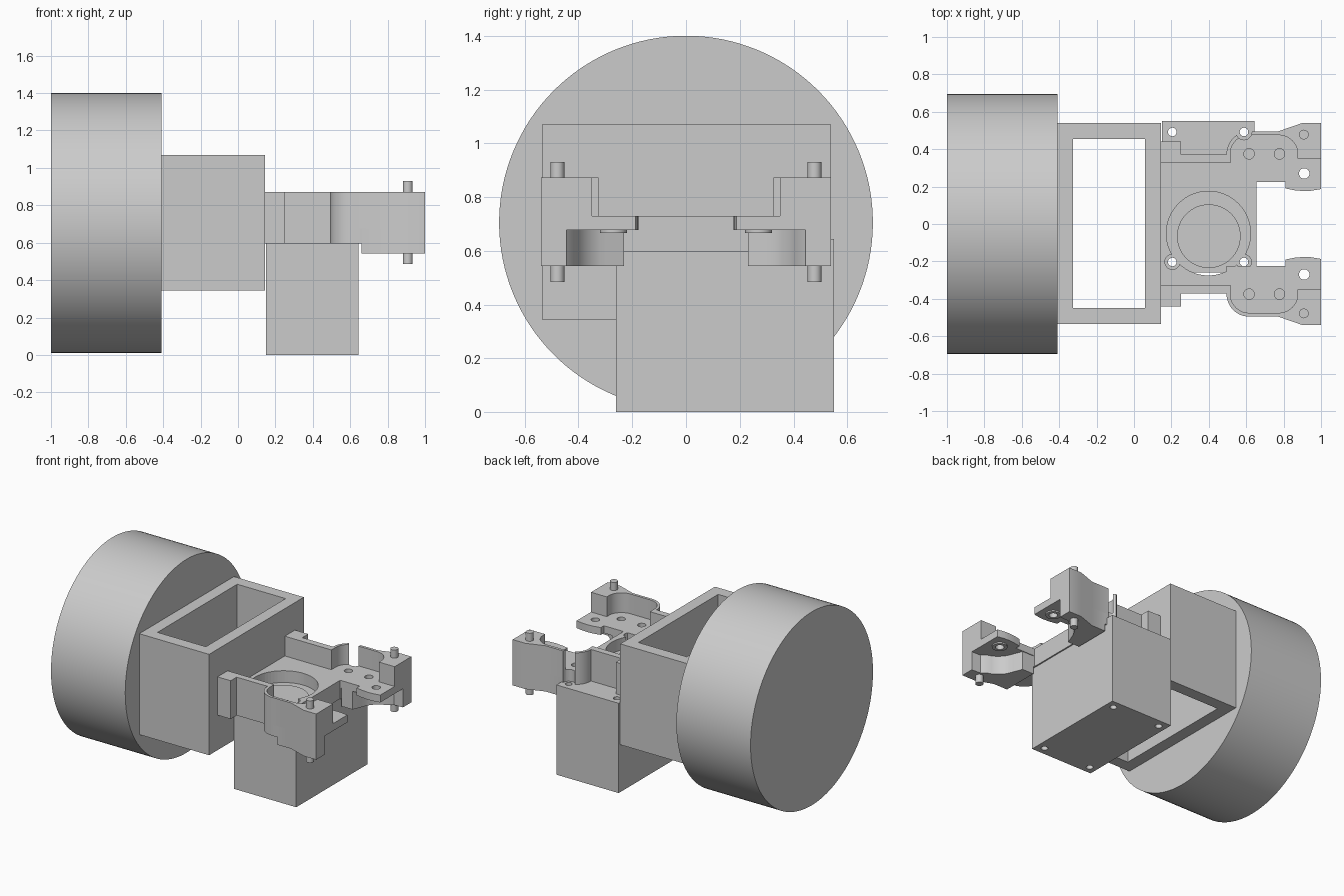
import bpy, bmesh, math

default = bpy.data.objects.get("Cube")
if default:
    bpy.data.objects.remove(default, do_unlink=True)

grey = bpy.data.materials.new("plain grey")
grey.use_nodes = True
GREY = (0.6, 0.6, 0.6, 1)
grey.diffuse_color = GREY
grey.node_tree.nodes["Principled BSDF"].inputs["Base Color"].default_value = GREY


def prism(name, points, z0, z1):
    """Extrude a flat outline between two heights."""
    bm = bmesh.new()
    face = bm.faces.new([bm.verts.new((x, y, z0)) for x, y in points])
    new = bmesh.ops.extrude_face_region(bm, geom=[face])["geom"]
    bmesh.ops.translate(bm, vec=(0, 0, z1 - z0),
                        verts=[v for v in new if isinstance(v, bmesh.types.BMVert)])
    bmesh.ops.recalc_face_normals(bm, faces=bm.faces)
    mesh = bpy.data.meshes.new(name)
    bm.to_mesh(mesh)
    bm.free()
    obj = bpy.data.objects.new(name, mesh)
    bpy.context.collection.objects.link(obj)
    mesh.materials.append(grey)
    return obj


def arc(cx, cy, r, a0, a1, n=14):
    angles = [math.radians(a0 + (a1 - a0) * i / n) for i in range(n + 1)]
    return [(cx + r * math.cos(a), cy + r * math.sin(a)) for a in angles]


def rect(x0, x1, y0, y1):
    return [(x0, y0), (x1, y0), (x1, y1), (x0, y1)]


def disc(cx, cy, r, n=32):
    return arc(cx, cy, r, 0, 360, n)[:-1]


def cut(obj, outline, z0, z1):
    cutter = prism("cutter", outline, z0, z1)
    cutter.hide_render = True
    mod = obj.modifiers.new("cut", "BOOLEAN")
    mod.operation, mod.solver, mod.object = "DIFFERENCE", "EXACT", cutter
    smooth(obj)
    bpy.ops.object.modifier_apply(modifier=mod.name)
    bpy.data.objects.remove(cutter, do_unlink=True)


def smooth(obj):
    bpy.ops.object.select_all(action="DESELECT")
    obj.select_set(True)
    bpy.context.view_layer.objects.active = obj
    bpy.ops.object.shade_smooth_by_angle(angle=math.radians(30))


# Large drum lying along x
drum = prism("drum", disc(0, 0, 0.695, 128), -1, -0.41)
for v in drum.data.vertices:
    x, y, z = v.co
    v.co = (z, y, 0.705 - x)
drum.data.flip_normals()
bm = bmesh.new()
bm.from_mesh(drum.data)
bmesh.ops.recalc_face_normals(bm, faces=bm.faces)
bm.to_mesh(drum.data)
bm.free()
smooth(drum)

# Open rectangular frame
frame = prism("box_frame", rect(-0.41, 0.145, -0.535, 0.54), 0.345, 1.07)
cut(frame, rect(-0.325, 0.06, -0.45, 0.455), 0, 1.4)

# Motor block with four long screw holes
SCREWS = [(x, y) for x in (0.205, 0.588) for y in (-0.203, 0.492)]
motor = prism("motor_block", rect(0.15, 0.645, -0.26, 0.55), 0, 0.645)
for x, y in SCREWS:
    cut(motor, disc(x, y, 0.023, 20), -0.1, 0.8)
smooth(prism("output_disc", disc(0.4, -0.065, 0.17, 64), 0.64, 0.66))

# Mounting plate around the motor output
plate = prism("mounting_plate", rect(0.145, 0.655, -0.325, 0.325), 0.597, 0.73)
cut(plate, disc(0.398, -0.05, 0.225, 64), 0.5, 0.8)
for x, y in SCREWS[::2]:
    cut(plate, disc(x, y, 0.04, 24), 0.5, 0.8)

# Mirrored fork arms
for side, label in ((1, "back"), (-1, "front")):
    def part(name, outline, z0, z1):
        return prism(label + "_" + name, [(x, y * side) for x, y in outline], z0, z1)

    part("end_tab", rect(0.145, 0.25, 0.325, 0.44), 0.597, 0.872)
    part("thin_wall", rect(0.25, 0.51, 0.325, 0.372), 0.597, 0.872)

    corner = arc(0.615, 0.375, 0.12, 180, 90)
    outer = corner + [(0.77, 0.495), (0.9, 0.54), (1, 0.54)]

    # Curved pocket wall running into the solid arm end
    wall = part("pocket_wall", outer + [(1, 0.35), (0.875, 0.35)]
                + arc(0.775, 0.375, 0.1, 0, 90) + arc(0.615, 0.375, 0.1, 90, 180)
                + [(0.515, 0.325), (0.495, 0.325)], 0.73, 0.872)
    # Pocket floor with the rounded lug
    floor = part("arm_floor", outer + [(1, 0.187), (0.95, 0.178), (0.91, 0.176),
                 (0.86, 0.18), (0.81, 0.19), (0.81, 0.225), (0.495, 0.225)], 0.677, 0.73)
    root = part("arm_root", corner + [(0.66, 0.495), (0.66, 0.225), (0.63, 0.225),
                (0.6, 0.325), (0.495, 0.325)], 0.597, 0.677)
    # Scooped lower body beneath the arm
    lower = part("arm_underside", [(0.66, 0.495), (0.77, 0.495), (0.9, 0.54), (1, 0.54),
                 (1, 0.445), (0.93, 0.442)] + arc(0.94, 0.25, 0.17, 105, 165, 6)
                 + [(0.75, 0.23), (0.66, 0.23)], 0.543, 0.677)
    washer = part("lug_washer", disc(0.91, 0.27, 0.05), 0.667, 0.678)

    cut(floor, disc(0.91, 0.27 * side, 0.028, 24), 0.5, 0.8)
    cut(washer, disc(0.91, 0.27 * side, 0.028, 24), 0.5, 0.8)
    for x in (0.615, 0.778):
        cut(floor, disc(x, 0.375 * side, 0.028, 24), 0.7, 0.8)
    # Clearance for the motor screw that meets the back arm
    if side == 1:
        for obj in (wall, floor, root):
            cut(obj, disc(0.588, 0.492, 0.042, 24), 0.5, 1)
    for obj in (wall, floor, root, lower, washer):
        smooth(obj)
    # Hinge pin through the arm tip
    smooth(part("hinge_pin", disc(0.908, 0.478, 0.026, 24), 0.485, 0.93))
